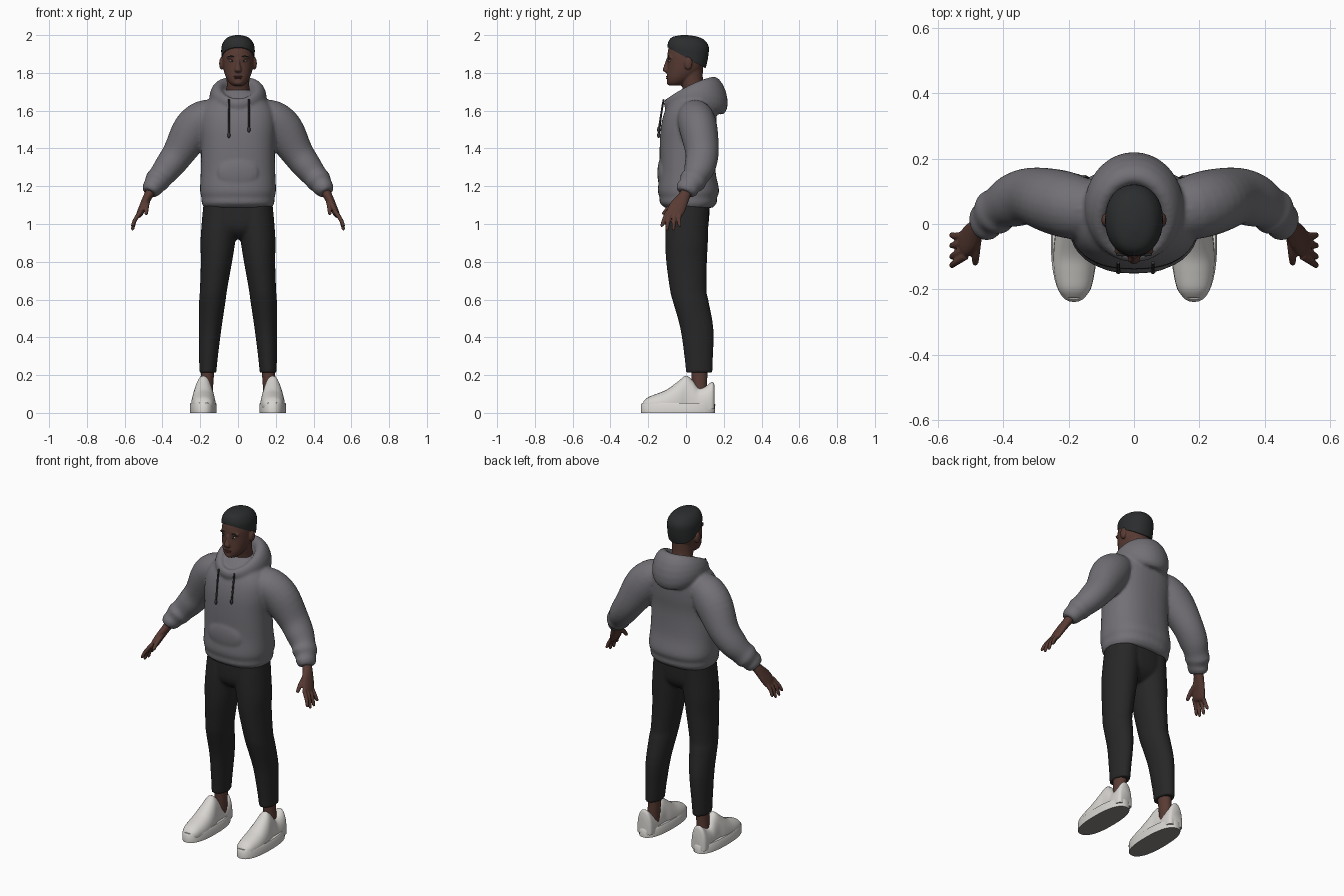
import bpy, bmesh, math
from mathutils import Vector, Matrix

X, Y, Z = Vector((1, 0, 0)), Vector((0, 1, 0)), Vector((0, 0, 1))


def material(name, col):
    m = bpy.data.materials.new(name)
    m.diffuse_color = (*col, 1)
    return m


GREY = material("hoodie grey", (0.17, 0.163, 0.18))
BLACK = material("trouser black", (0.02, 0.02, 0.021))
HAIR = material("hair black", (0.024, 0.026, 0.027))
SKIN = material("brown skin", (0.098, 0.043, 0.033))
LIP = material("lip brown", (0.085, 0.03, 0.027))
WHITE = material("shoe white", (0.68, 0.66, 0.63))
TREAD = material("tread grey", (0.25, 0.24, 0.23))
CORD = material("cord dark grey", (0.04, 0.04, 0.045))
EYE = material("eye white", (0.4, 0.36, 0.34))


def skin_rings(bm, rings, closed=False):
    vs = [[bm.verts.new(p) for p in r] for r in rings]
    n = len(vs[0])
    for i in range(len(vs) if closed else len(vs) - 1):
        a, b = vs[i], vs[(i + 1) % len(vs)]
        for j in range(n):
            k = (j + 1) % n
            bm.faces.new((a[j], a[k], b[k], b[j]))
    if not closed:
        bm.faces.new(vs[0])
        bm.faces.new(vs[-1])


def spline(rows, steps):
    """Catmull-Rom interpolation of the station rows."""
    out = []
    for i in range(len(rows) - 1):
        q = [rows[max(i - 1, 0)], rows[i], rows[i + 1], rows[min(i + 2, len(rows) - 1)]]
        for s in range(steps):
            t = s / steps
            out.append([0.5 * (2 * b + (c - a) * t + (2 * a - 5 * b + 4 * c - d) * t * t
                               + (3 * b - a - 3 * c + d) * t ** 3) for a, b, c, d in zip(*q)])
    return out + [list(rows[-1])]


def loft(bm, rows, axes=None, power=2.0, n=24, steps=4, side=1, floor=None):
    """Rows are x, y, z, radius 1, radius 2; without axes the ring follows the path."""
    rows = spline(rows, steps)
    rings = []
    for i, (x, y, z, a, b) in enumerate(rows):
        u, v = axes or (None, None)
        if not axes:
            t = Vector(rows[min(i + 1, len(rows) - 1)][:3]) - Vector(rows[max(i - 1, 0)][:3])
            t.normalize()
            ref = Y if abs(t.y) < 0.9 else X
            u = (ref - t * ref.dot(t)).normalized()
            v = t.cross(u)
        ring = []
        for j in range(n):
            w = 2 * math.pi * j / n
            c, s = math.cos(w), math.sin(w)
            p = Vector((x, y, z)) + u * (a * math.copysign(abs(c) ** (2 / power), c)) \
                + v * (b * math.copysign(abs(s) ** (2 / power), s))
            if floor is not None:
                p.z = max(p.z, floor)
            ring.append((p.x * side, p.y, p.z))
        rings.append(ring)
    skin_rings(bm, rings)


def ball(bm, loc, size):
    bmesh.ops.create_uvsphere(bm, u_segments=16, v_segments=10, radius=1,
                              matrix=Matrix.Translation(loc) @ Matrix.Diagonal((*size, 1)))


def finish(name, bm, mat, voxel=0, smooth=0):
    bmesh.ops.recalc_face_normals(bm, faces=bm.faces)
    me = bpy.data.meshes.new(name)
    bm.to_mesh(me)
    bm.free()
    me.materials.append(mat)
    ob = bpy.data.objects.new(name, me)
    bpy.context.collection.objects.link(ob)
    bpy.ops.object.select_all(action='DESELECT')
    ob.select_set(True)
    bpy.context.view_layer.objects.active = ob
    bpy.ops.object.shade_smooth_by_angle(angle=math.radians(45))
    if voxel:
        r = ob.modifiers.new("merge", 'REMESH')
        r.mode, r.voxel_size, r.use_smooth_shade = 'VOXEL', voxel, True
        s = ob.modifiers.new("soften", 'SMOOTH')
        s.iterations, s.factor = smooth, 0.5
    return ob


# Hoodie: torso, pocket, sleeves and hood fused together
bm = bmesh.new()
loft(bm, [(0, .015, 1.085, .178, .125), (0, .012, 1.11, .192, .15), (0, .012, 1.14, .194, .152),
          (0, .013, 1.18, .201, .162), (0, .008, 1.28, .197, .148), (0, .006, 1.42, .195, .145),
          (0, .014, 1.52, .2, .146), (0, .025, 1.6, .19, .136), (0, .035, 1.66, .145, .11),
          (0, .045, 1.71, .07, .065)], (X, Y), 2.4, 40)
ball(bm, (0, -.125, 1.27), (.11, .027, .085))
for s in (-1, 1):
    loft(bm, [(.1, .04, 1.575, .08, .075), (.175, .05, 1.56, .098, .098), (.24, .068, 1.495, .1, .108),
              (.315, .085, 1.375, .088, .086), (.37, .072, 1.3, .082, .076), (.41, .05, 1.25, .068, .066),
              (.428, .035, 1.228, .073, .066), (.445, .018, 1.203, .058, .055),
              (.457, .006, 1.185, .061, .052), (.468, -.004, 1.165, .048, .04)], side=s)
rings = []
for i in range(40):
    t = 2 * math.pi * i / 40
    k = (1 - math.cos(t)) / 2                       # 0 at the front, 1 at the back
    a, b = .02 + .04 * k, .03 + .07 * k
    zc = 1.635 + .13 * k - .085 * k * k
    tilt = .5 * k
    ring = []
    for j in range(16):
        w = 2 * math.pi * j / 16
        p, q = a * math.cos(w), b * math.sin(w)
        r = p * math.cos(tilt) - q * math.sin(tilt) * .25
        ring.append(((.112 + r) * math.sin(t), .035 - (.132 + r) * math.cos(t),
                     zc + q + p * math.sin(tilt) * -.6))
    rings.append(ring)
skin_rings(bm, rings, True)
finish("hoodie", bm, GREY, .009, 3)

# Drawstrings with tips
for s, x, end in ((-1, .048, 1.47), (1, .058, 1.5)):
    bm = bmesh.new()
    loft(bm, [(x, -.118, 1.66, .005, .005), (x, -.13, 1.59, .005, .005),
              (x, -.144, end, .005, .005)], side=s, n=8)
    ball(bm, (x * s, -.145, end), (.008, .008, .016))
    finish("drawstring", bm, CORD)

# Trousers
bm = bmesh.new()
loft(bm, [(0, .01, 1.12, .178, .117), (0, .006, 1.0, .184, .113), (0, .005, .95, .13, .09),
          (0, .005, .92, .04, .05)], (X, Y), 2.3, 32)
for s in (-1, 1):
    loft(bm, [(.09, .01, 1.11, .093, .112), (.097, .005, 1.0, .096, .114), (.107, .003, .9, .092, .113),
              (.114, .003, .8, .083, .108), (.13, .012, .65, .072, .097), (.136, .025, .59, .07, .095),
              (.147, .057, .45, .06, .088), (.156, .067, .3, .05, .076), (.16, .07, .213, .045, .07)],
         (X, Y), side=s)
finish("trousers", bm, BLACK, .009, 2)

for s in (-1, 1):
    # Ankles
    bm = bmesh.new()
    loft(bm, [(.172, .075, .07, .036, .042), (.165, .072, .15, .034, .04), (.16, .07, .25, .036, .045)],
         (X, Y), side=s)
    finish("ankle", bm, SKIN)
    # Shoe upper, swept from toe to heel
    bm = bmesh.new()
    rows = [(-.226, .03, .06), (-.2, .05, .083), (-.15, .062, .103), (-.1, .065, .124), (-.04, .06, .168),
            (0, .05, .197), (.035, .049, .172), (.065, .05, .135), (.1, .052, .138), (.138, .048, .165),
            (.15, .035, .15)]
    loft(bm, [(.183, y, .04, w, h - .04) for y, w, h in rows], (X, Z), 2.2, side=s, floor=.02)
    finish("shoe_upper", bm, WHITE)
    # Shoe sole with grey tread below
    bm = bmesh.new()
    loft(bm, [(.184, -.042, 0, .071, .196), (.184, -.042, .045, .071, .197), (.184, -.042, .053, .066, .19)],
         (X, Y), 2.4, 40, 1, s)
    sole = finish("shoe_sole", bm, WHITE)
    sole.data.materials.append(TREAD)
    for f in sole.data.polygons:
        f.material_index = 1 if f.normal.z < -.9 else 0
    # Hand
    bm = bmesh.new()
    loft(bm, [(.445, .012, 1.2, .03, .026), (.475, -.008, 1.15, .031, .024), (.502, -.042, 1.095, .045, .02),
              (.52, -.062, 1.055, .043, .017), (.528, -.068, 1.04, .03, .01)], side=s)
    for y0, y1, z1 in ((-.098, -.127, .985), (-.076, -.1, .968), (-.053, -.066, .968), (-.032, -.034, .985)):
        loft(bm, [(.515, y0, 1.065, .012, .012), (.545, (y0 + y1) / 2 - .004, 1.022, .011, .011),
                  (.558, y1, z1 + .006, .009, .009), (.559, y1, z1, .004, .004)], side=s, n=10)
    loft(bm, [(.48, -.025, 1.125, .016, .016), (.484, -.085, 1.09, .013, .013),
              (.486, -.118, 1.056, .01, .01), (.486, -.123, 1.05, .004, .004)], side=s, n=10)
    finish("hand", bm, SKIN, .0045, 2)

# Head, neck, nose and ears
bm = bmesh.new()
loft(bm, [(0, -.055, 1.733, .028, .034), (0, -.048, 1.748, .046, .05), (0, -.03, 1.775, .063, .072),
          (0, -.01, 1.81, .075, .09), (0, 0, 1.85, .081, .098), (0, .005, 1.9, .082, .103),
          (0, .01, 1.95, .074, .095), (0, .01, 1.985, .05, .06)], (X, Y), 2.15, 32)
loft(bm, [(0, .055, 1.62, .075, .07), (0, .045, 1.7, .062, .06), (0, .03, 1.76, .06, .06),
          (0, .025, 1.83, .065, .065)], (X, Y))
loft(bm, [(0, -.092, 1.875, .009, .012), (0, -.1, 1.845, .011, .014), (0, -.107, 1.815, .019, .016),
          (0, -.1, 1.803, .012, .01)], (X, Y), n=16)
ball(bm, (0, -.085, 1.75), (.026, .018, .016))
for s in (-1, 1):
    ball(bm, (s * .087, .012, 1.85), (.013, .022, .034))
    ball(bm, (s * .034, -.082, 1.882), (.028, .016, .009))
finish("head", bm, SKIN, .005, 2)

# Lips
bm = bmesh.new()
ball(bm, (0, -.094, 1.78), (.025, .013, .005))
ball(bm, (0, -.093, 1.771), (.021, .013, .006))
finish("lips", bm, LIP)

# Eyes and brows
for s in (-1, 1):
    for name, loc, size, mat in (("eye", (.033, -.086, 1.863), (.014, .009, .006), EYE),
                                 ("iris", (.033, -.0925, 1.863), (.006, .004, .006), HAIR),
                                 ("eyebrow", (.036, -.093, 1.887), (.02, .006, .004), HAIR)):
        bm = bmesh.new()
        ball(bm, (loc[0] * s, loc[1], loc[2]), size)
        finish(name, bm, mat)

# Hair cap trimmed along a sloping hairline
bm = bmesh.new()
loft(bm, [(0, .02, 1.8, .076, .075), (0, .02, 1.84, .084, .088), (0, .015, 1.89, .088, .103),
          (0, .011, 1.94, .087, .109), (0, .004, 1.975, .07, .092), (0, -.004, 1.992, .046, .062),
          (0, -.008, 2.0, .012, .016)], (X, Y), 2.15, 32)
cut = bmesh.ops.bisect_plane(bm, geom=bm.verts[:] + bm.edges[:] + bm.faces[:], plane_co=(0, -.1, 1.937),
                             plane_no=(0, .105, .19), clear_inner=True)
bmesh.ops.contextual_create(bm, geom=[e for e in cut["geom_cut"] if isinstance(e, bmesh.types.BMEdge)])
finish("hair", bm, HAIR)
